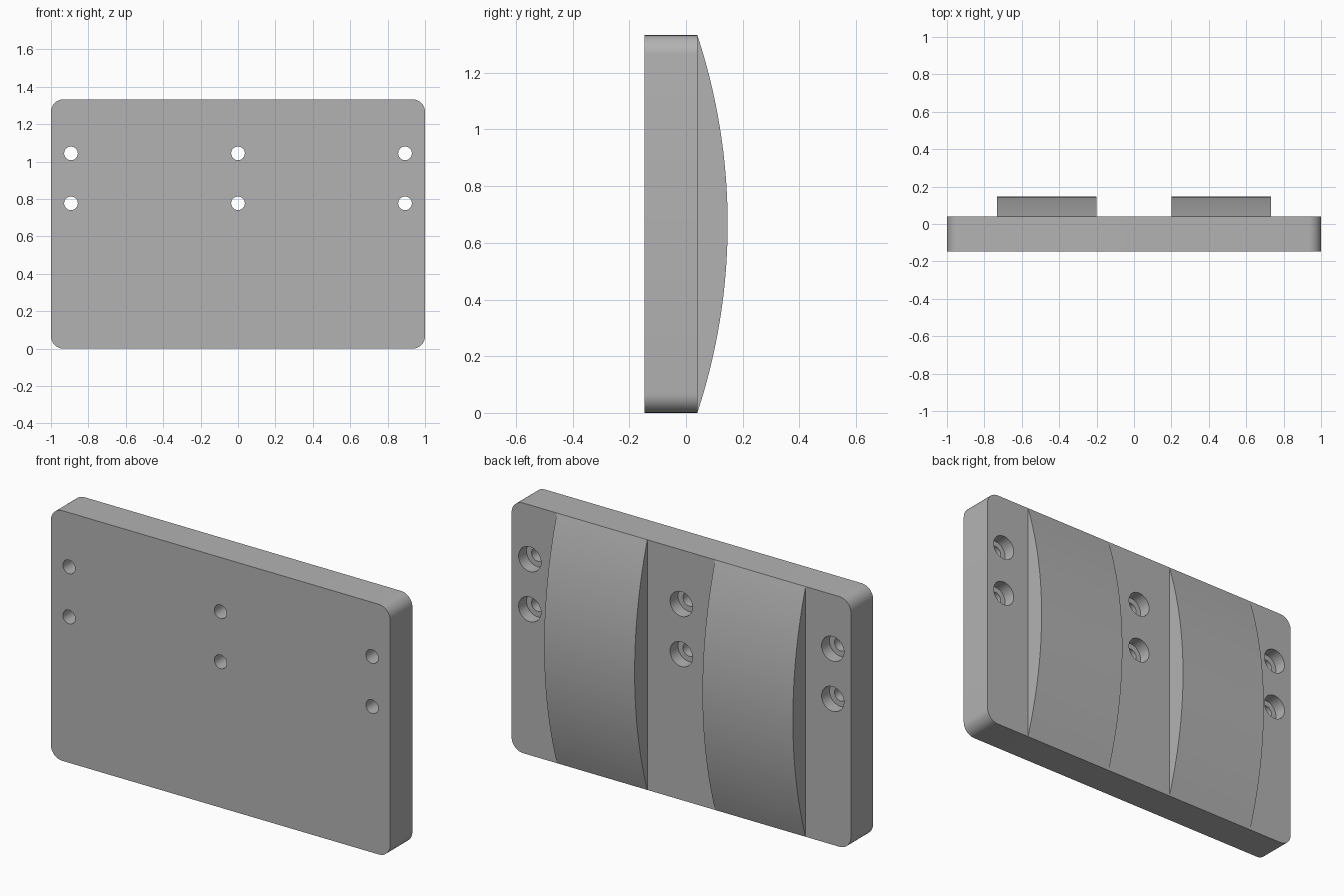
import bpy, bmesh, math
from mathutils import Matrix

if "Cube" in bpy.data.objects:
    bpy.data.objects.remove(bpy.data.objects["Cube"])

FRONT, BACK, CROWN = -0.147, 0.04, 0.147   # y of plate front, plate back, pad crest
HEIGHT, CORNER = 1.333, 0.067

grey = bpy.data.materials.new("mid grey")
grey.diffuse_color = (0.45, 0.45, 0.45, 1)
grey.use_nodes = True
grey.node_tree.nodes["Principled BSDF"].inputs["Base Color"].default_value = grey.diffuse_color


def finish(name, bm):
    bmesh.ops.recalc_face_normals(bm, faces=bm.faces)
    mesh = bpy.data.meshes.new(name)
    bm.to_mesh(mesh)
    bm.free()
    mesh.materials.append(grey)
    obj = bpy.data.objects.new(name, mesh)
    bpy.context.collection.objects.link(obj)
    return obj


def prism(name, points, offset):
    """Extrude a closed outline along an offset vector."""
    bm = bmesh.new()
    face = bm.faces.new([bm.verts.new(p) for p in points])
    new = bmesh.ops.extrude_face_region(bm, geom=[face])["geom"]
    bmesh.ops.translate(bm, vec=offset, verts=[v for v in new if isinstance(v, bmesh.types.BMVert)])
    return finish(name, bm)


def smooth(obj):
    bpy.ops.object.select_all(action='DESELECT')
    obj.select_set(True)
    bpy.context.view_layer.objects.active = obj
    bpy.ops.object.shade_smooth_by_angle(angle=math.radians(30))


# Plate with rounded corners
outline = []
corners = [(1, 1), (-1, 1), (-1, -1), (1, -1)]
for q, (sx, sz) in enumerate(corners):
    for i in range(9):
        a = math.radians(90 * q + 90 * i / 8)
        outline.append((sx * (1 - CORNER) + CORNER * math.cos(a), FRONT,
                        HEIGHT / 2 + sz * (HEIGHT / 2 - CORNER) + CORNER * math.sin(a)))
plate = prism("plate", outline, (0, BACK - FRONT, 0))

# Screw holes, then wider counterbores from the back
for name, radius, y0, y1 in (("hole_cutter", 0.0365, -0.3, 0.3),
                             ("counterbore_cutter", 0.066, BACK - 0.067, 0.3)):
    bm = bmesh.new()
    for x in (-0.893, 0, 0.893):
        for z in (0.777, 1.044):
            place = Matrix.Translation((x, (y0 + y1) / 2, z)) @ Matrix.Rotation(math.pi / 2, 4, 'X')
            bmesh.ops.create_cone(bm, cap_ends=True, segments=32, radius1=radius,
                                  radius2=radius, depth=y1 - y0, matrix=place)
    cutter = finish(name, bm)
    cutter.hide_render = True
    cutter.hide_viewport = True
    cut = plate.modifiers.new(name, 'BOOLEAN')
    cut.operation = 'DIFFERENCE'
    cut.solver = 'EXACT'
    cut.object = cutter
smooth(plate)

# Two pads with a shallow arched back
sag, half = CROWN - BACK, HEIGHT / 2
arc_r = (half ** 2 + sag ** 2) / (2 * sag)
sweep = math.asin(half / arc_r)
for name, x0 in (("left_pad", -0.733), ("right_pad", 0.2)):
    arc = []
    for i in range(33):
        a = sweep * (i / 16 - 1)
        arc.append((x0, CROWN - arc_r + arc_r * math.cos(a), half + arc_r * math.sin(a)))
    smooth(prism(name, arc, (0.533, 0, 0)))
